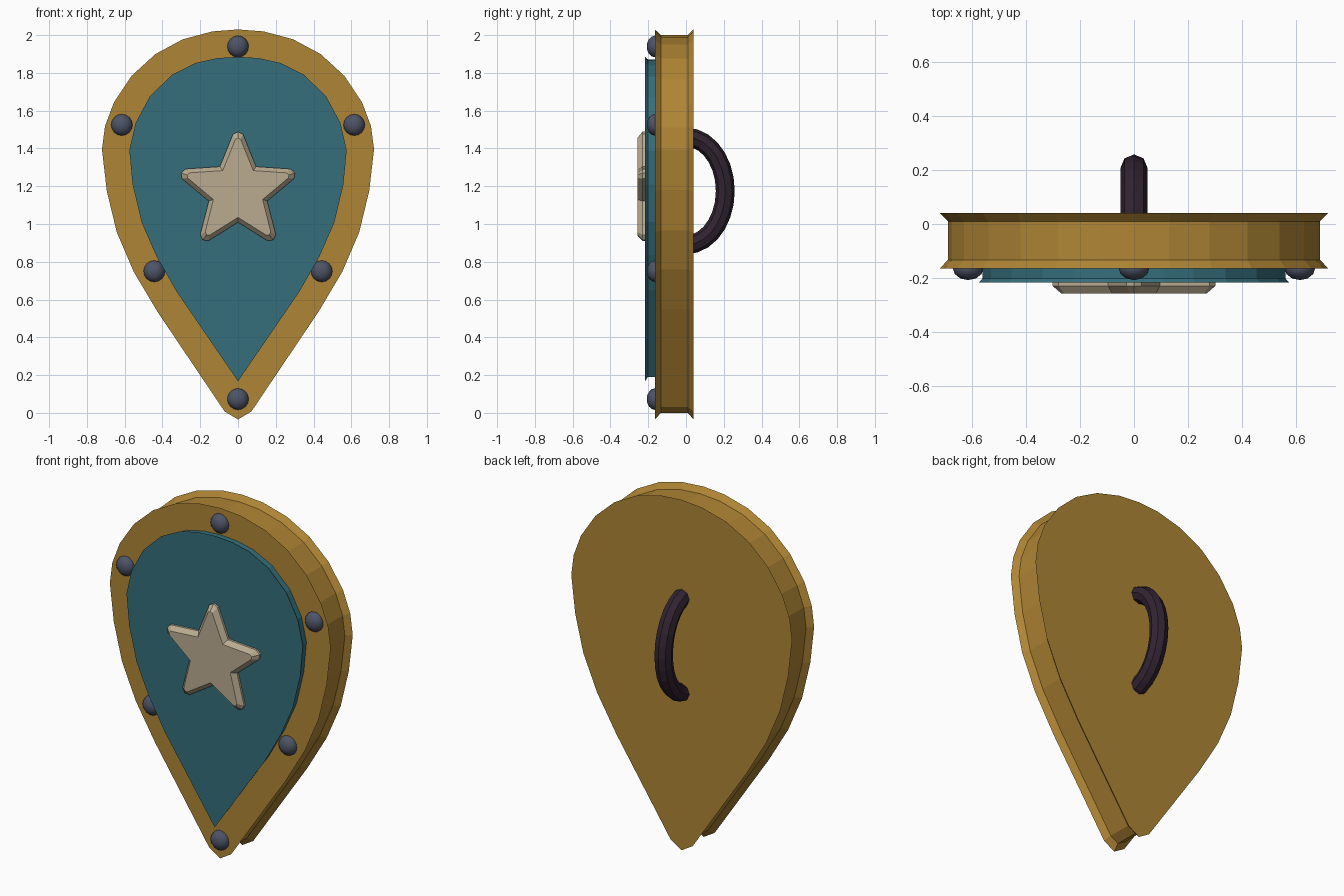
import bpy, bmesh, math
from mathutils import Vector

if "Cube" in bpy.data.objects:
    bpy.data.objects.remove(bpy.data.objects["Cube"])


def material(name, rgb):
    m = bpy.data.materials.new(name)
    m.diffuse_color = (*rgb, 1)
    m.use_nodes = True
    m.node_tree.nodes["Principled BSDF"].inputs["Base Color"].default_value = m.diffuse_color
    return m


GOLD = material("gold", (0.43, 0.235, 0.035))
TEAL = material("teal", (0.036, 0.158, 0.198))
CREAM = material("cream", (0.49, 0.41, 0.28))
STEEL = material("steel", (0.075, 0.088, 0.135))
LEATHER = material("dark leather", (0.03, 0.017, 0.03))


def finish(name, bm, mat, smooth=False):
    bmesh.ops.recalc_face_normals(bm, faces=bm.faces)
    me = bpy.data.meshes.new(name)
    bm.to_mesh(me)
    bm.free()
    me.materials.append(mat)
    for p in me.polygons:
        p.use_smooth = smooth
    ob = bpy.data.objects.new(name, me)
    bpy.context.collection.objects.link(ob)
    return ob


def loft(name, rings, mat, closed=False):
    """Skin equal-length rings of 3D points and cap both ends."""
    bm = bmesh.new()
    rows = [[bm.verts.new(p) for p in r] for r in rings]
    n = len(rows[0])
    for a, b in zip(rows, rows[1:]):
        for i in range(n):
            j = (i + 1) % n
            bm.faces.new((a[i], a[j], b[j], b[i]))
    bm.faces.new(rows[0])
    bm.faces.new(rows[-1])
    return finish(name, bm, mat)


def mirrored(half):
    """Full outline from a right half running top to bottom."""
    return half + [(-x, z) for x, z in half[-2:0:-1]]


def inset(pts, d):
    """Move a clockwise outline inward by d with mitred corners."""
    out = []
    for i in range(len(pts)):
        p, q, r = (Vector(pts[k % len(pts)]) for k in (i - 1, i, i + 1))
        e, f = (q - p).normalized(), (r - q).normalized()
        n1, n2 = Vector((e.y, -e.x)), Vector((f.y, -f.x))
        m = n1 + n2
        out.append(tuple(q - m * (2 * d / m.length_squared)))
    return out


def at(pts, y):
    return [(x, y, z) for x, z in pts]


# Teardrop board with chamfered front and back edges
board = mirrored([(0, 2.0), (0.13, 1.99), (0.28, 1.95), (0.42, 1.875), (0.54, 1.765),
                  (0.63, 1.63), (0.675, 1.51), (0.69, 1.395), (0.665, 1.18),
                  (0.613, 0.965), (0.525, 0.76), (0.40, 0.55), (0.05, 0.03), (0, 0)])
board_in = inset(board, 0.03)
loft("shield_board", [at(board_in, 0.04), at(board, 0.01),
                      at(board, -0.133), at(board_in, -0.165)], GOLD)

# Raised front panel
panel = mirrored([(0, 1.872), (0.11, 1.865), (0.22, 1.84), (0.34, 1.78), (0.455, 1.67),
                  (0.53, 1.53), (0.562, 1.39), (0.545, 1.21), (0.497, 1.01),
                  (0.42, 0.835), (0.315, 0.65), (0, 0.19)])
loft("front_panel", [at(panel, -0.15), at(panel, -0.202),
                     at(inset(panel, 0.013), -0.217)], TEAL)


# Star emblem with blunt tips and a chamfered face
def star(tip_r, notch_r, blunt):
    pts = []
    for k in range(5):
        a = math.radians(72 * k)
        t = Vector((math.sin(a), math.cos(a)))
        s = Vector((math.cos(a), -math.sin(a)))
        b = a + math.radians(36)
        pts += [t * (tip_r - blunt * 0.5) - s * blunt, t * tip_r,
                t * (tip_r - blunt * 0.5) + s * blunt,
                Vector((math.sin(b), math.cos(b))) * notch_r]
    return [(p.x, p.y + 1.172) for p in pts]


loft("star_emblem", [at(star(0.317, 0.163, 0.027), -0.205),
                     at(star(0.317, 0.163, 0.027), -0.23),
                     at(star(0.283, 0.137, 0.014), -0.258)], CREAM)

# Domed rivets around the rim
spots = [(0, 1.94), (0, 0.073)]
for s in (-1, 1):
    spots += [(s * 0.615, 1.525), (s * 0.443, 0.75)]
for i, (x, z) in enumerate(spots):
    bm = bmesh.new()
    bmesh.ops.create_uvsphere(bm, u_segments=12, v_segments=8, radius=0.057)
    bmesh.ops.scale(bm, vec=(1, 0.77, 1), verts=bm.verts)
    bmesh.ops.translate(bm, vec=(x, -0.164, z), verts=bm.verts)
    finish(f"rivet_{i + 1}", bm, STEEL, smooth=True)

# Bowed grip on the back, an octagonal tube along a half ellipse
rings = []
STEPS = 14
for k in range(STEPS + 1):
    t = math.pi * (k / STEPS - 0.5)
    centre = Vector((0, 0.208 * math.cos(t), 1.175 + 0.285 * math.sin(t)))
    out = Vector((0, 0.285 * math.cos(t), 0.208 * math.sin(t))).normalized()
    rings.append([centre + 0.05 * (out * math.cos(a) + Vector((1, 0, 0)) * math.sin(a))
                  for a in (math.tau * i / 8 for i in range(8))])
loft("back_grip", rings, LEATHER)
